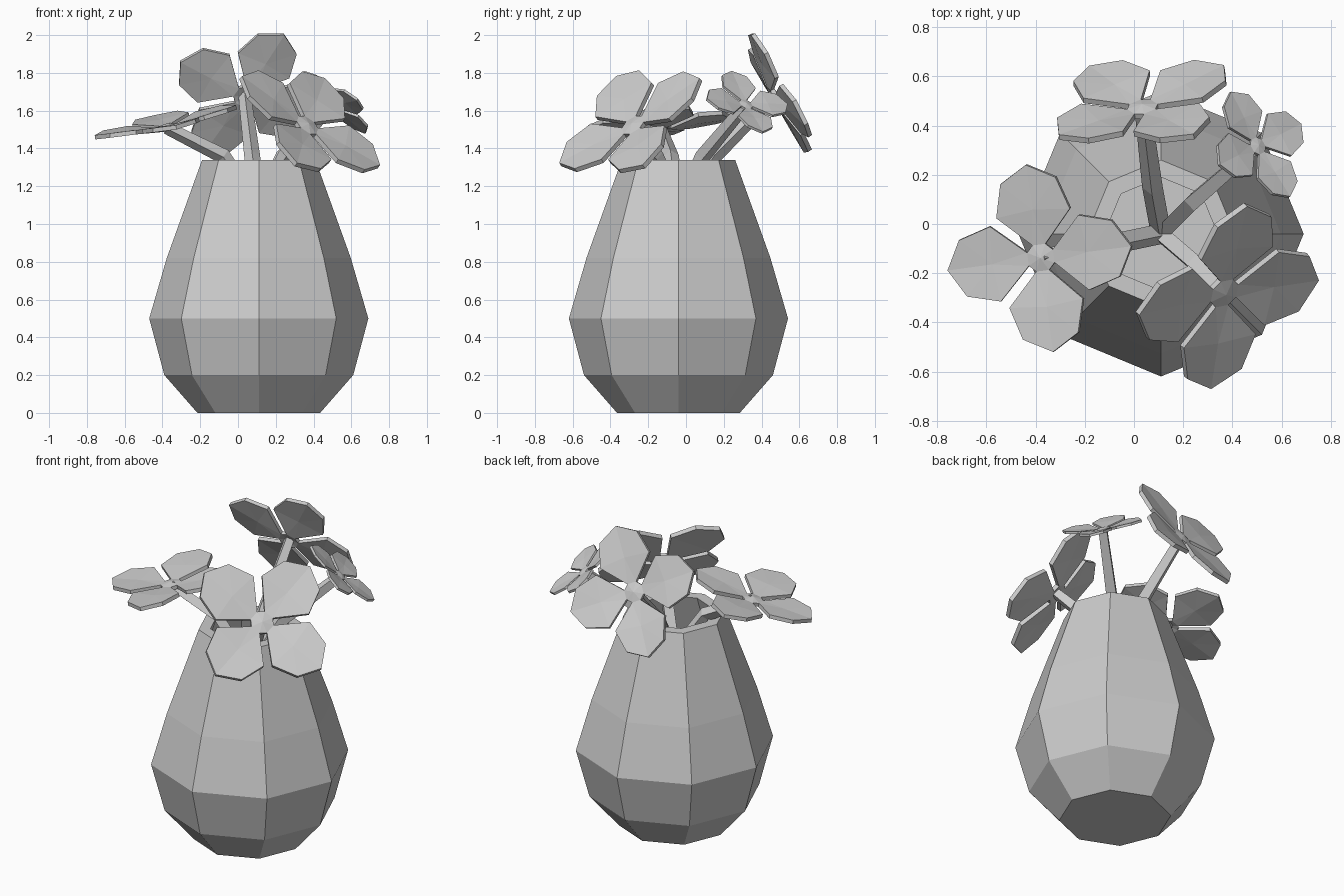
import bpy, bmesh, math
from mathutils import Vector, Matrix

if "Cube" in bpy.data.objects:
    bpy.data.objects.remove(bpy.data.objects["Cube"])

VX, VY = 0.11, -0.04  # vase axis


def add_mesh(name, bm):
    bmesh.ops.recalc_face_normals(bm, faces=bm.faces)
    me = bpy.data.meshes.new(name)
    bm.to_mesh(me)
    bm.free()
    ob = bpy.data.objects.new(name, me)
    bpy.context.collection.objects.link(ob)
    return ob


# Vase: eight-sided lathe, outer wall, rim, then inner wall
profile = [(0.325, 0), (0.5, 0.2), (0.58, 0.5), (0.487, 0.82), (0.30, 1.34),
           (0.23, 1.34), (0.42, 0.80), (0.51, 0.5), (0.44, 0.24), (0.29, 0.07)]
bm = bmesh.new()
rings = []
for r, z in profile:
    rings.append([bm.verts.new((VX + r * math.cos(i * math.pi / 4),
                                VY + r * math.sin(i * math.pi / 4), z)) for i in range(8)])
for a, b in zip(rings, rings[1:]):
    for i in range(8):
        j = (i + 1) % 8
        bm.faces.new((a[i], a[j], b[j], b[i]))
bm.faces.new(rings[0])
bm.faces.new(rings[-1])
add_mesh("vase", bm)


# Flower head: four folded petals round a small raised centre
def flower(name, centre, normal, towards, size):
    n = Vector(normal).normalized()
    u = Vector(towards)
    u = (u - n * u.dot(n)).normalized()
    v = n.cross(u)
    m = Matrix((u, v, n)).transposed().to_4x4()
    m.translation = Vector(centre) - n * 0.08 * size
    half = [(0.14, 0.07, 0.0), (0.48, 0.40, 0.07), (0.83, 0.30, 0.09)]
    outline = half + [(1.0, 0.0, 0.08)] + [(x, -y, z) for x, y, z in reversed(half)]
    bm = bmesh.new()
    hub = bm.verts.new((0, 0, 0.03))
    base = []
    for k in range(4):
        rot = Matrix.Rotation(k * math.pi / 2, 3, 'Z')
        pts = [bm.verts.new(rot @ Vector(p)) for p in outline]
        mid = bm.verts.new(rot @ Vector((0.52, 0, 0.05)))
        for i in range(len(pts)):
            bm.faces.new((mid, pts[(i + 1) % 7], pts[i]))
        base += [pts[6], pts[0]]
    for i in range(8):
        bm.faces.new((hub, base[i], base[(i + 1) % 8]))
    bmesh.ops.scale(bm, vec=(size,) * 3, verts=bm.verts)
    bmesh.ops.transform(bm, matrix=m, verts=bm.verts)
    ob = add_mesh(name, bm)
    # face all petals along the flower axis
    if sum((p.normal.dot(n) for p in ob.data.polygons)) < 0:
        ob.data.flip_normals()
    mod = ob.modifiers.new("thickness", 'SOLIDIFY')
    mod.thickness = 0.06 * size
    mod.offset = -1
    return m.translation - n * 0.03 * size


# Stem: square-section tube from vase floor through the mouth to the flower
def stem(name, mouth, end):
    cu = bpy.data.curves.new(name, 'CURVE')
    cu.dimensions = '3D'
    cu.bevel_depth = 0.042
    cu.bevel_resolution = 0
    cu.use_fill_caps = True
    pts = [(VX, VY, 0.12, 1), (VX, VY, 1.08, 1), (*mouth, 1.36, 1), (*end, 0.8)]
    sp = cu.splines.new('POLY')
    sp.points.add(len(pts) - 1)
    for p, (x, y, z, r) in zip(sp.points, pts):
        p.co = (x, y, z, 1)
        p.radius = r
    sp.use_smooth = False
    bpy.context.collection.objects.link(bpy.data.objects.new(name, cu))


# name, centre, facing, first petal direction, petal length, stem position at the mouth
flowers = [
    ("left", (-0.385, -0.14, 1.55), (-0.2, -0.10, 1), (-0.13, 0.99, 0), 0.385, (-0.08, -0.08)),
    ("front", (0.387, -0.30, 1.548), (0.53, -0.51, 0.67), (0.73, 0.14, -0.47), 0.44, (0.25, -0.16)),
    ("back", (0.03, 0.505, 1.70), (-0.13, 0.87, 0.48), (0.41, -0.27, 0.6), 0.40, (0.075, 0.15)),
    ("right", (0.515, 0.325, 1.65), (0.55, 0.36, 0.75), (0.34, 0.17, -0.33), 0.245, (0.24, 0.09)),
]
for name, c, n, d, size, mouth in flowers:
    end = flower(name + "_flower", c, n, d, size)
    stem(name + "_stem", mouth, end)
